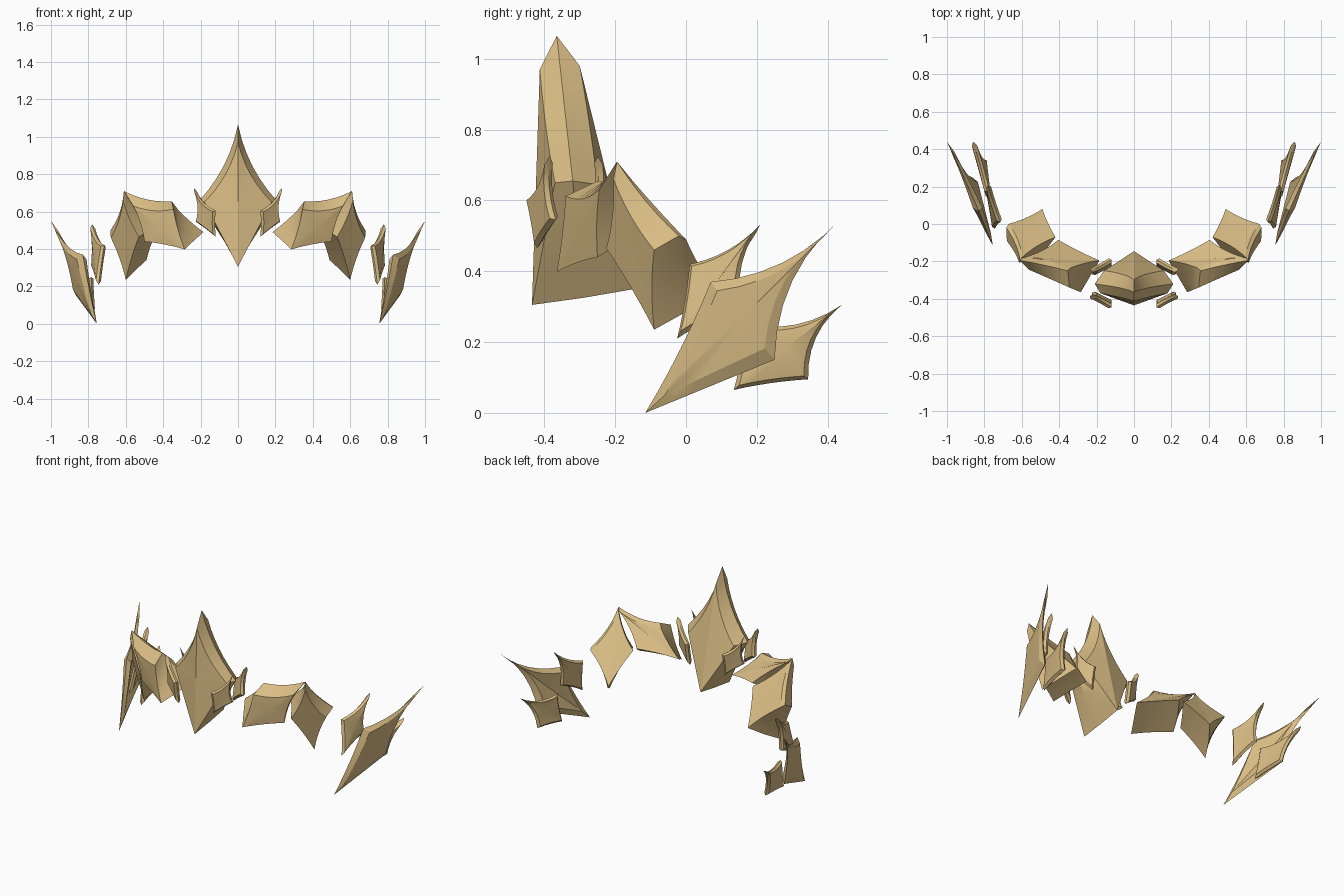
import bpy, bmesh, math
from mathutils import Vector

if "Cube" in bpy.data.objects:
    bpy.data.objects.remove(bpy.data.objects["Cube"])

gold = bpy.data.materials.new("pale_gold")
gold.diffuse_color = (0.70, 0.51, 0.235, 1)
gold.use_nodes = True
gold.node_tree.nodes["Principled BSDF"].inputs["Base Color"].default_value = gold.diffuse_color
SEG = 6


def ring_points(corners, sag):
    """Closed four-sided outline whose edges bow in towards the centre."""
    c = [Vector(p) for p in corners]
    mid = sum(c, Vector()) / 4
    pts = []
    for i in range(4):
        a, b = c[i], c[(i + 1) % 4]
        edge = b - a
        inward = mid - (a + b) / 2
        inward -= inward.project(edge)
        inward.normalize()
        for k in range(SEG):
            t = k / SEG
            pts.append(a + edge * t + inward * (4 * t * (1 - t) * sag[i] * edge.length))
    return pts


def facet(name, front, middle, back, sag, mirror=True):
    """Bevelled gem-like plate: front face, widest outline, back face."""
    bm = bmesh.new()
    rings = [[bm.verts.new(p) for p in ring_points(r, sag)] for r in (front, middle, back)]
    n = 4 * SEG
    for r, s in zip(rings, rings[1:]):
        for i in range(n):
            j = (i + 1) % n
            bm.faces.new((r[i], r[j], s[j], s[i]))
    # caps fold along the diagonal from corner 0 to corner 2
    for r, corners in ((rings[0], front), (rings[2], back)):
        centre = bm.verts.new((Vector(corners[0]) + Vector(corners[2])) / 2)
        for i in range(n):
            bm.faces.new((r[i], r[(i + 1) % n], centre))
    bmesh.ops.recalc_face_normals(bm, faces=bm.faces)
    me = bpy.data.meshes.new(name)
    bm.to_mesh(me)
    bm.free()
    me.materials.append(gold)
    ob = bpy.data.objects.new(name, me)
    bpy.context.collection.objects.link(ob)
    if mirror:
        ob.modifiers.new("mirror", 'MIRROR').use_mirror_merge = False
    bpy.context.view_layer.objects.active = ob
    ob.select_set(True)
    bpy.ops.object.shade_smooth_by_angle(angle=math.radians(20))
    ob.select_set(False)


def shard(name, outline, thick, inset, sag):
    """Thin plate made from one outline, bevelled on both sides."""
    c = [Vector(p) for p in outline]
    mid = sum(c, Vector()) / 4
    nrm = (c[2] - c[0]).cross(c[3] - c[1]).normalized()
    side = lambda d: [p.lerp(mid, inset) + nrm * d for p in c]
    facet(name, side(thick), c, side(-thick), sag)


# tall centre crystal (top, right, bottom, left)
facet("centre_crystal",
      [(0, -.413, .97), (.18, -.37, .65), (0, -.435, .305), (-.18, -.37, .65)],
      [(0, -.365, 1.065), (.21, -.32, .655), (0, -.29, .325), (-.21, -.32, .655)],
      [(0, -.30, .98), (.16, -.25, .645), (0, -.145, .35), (-.16, -.25, .645)],
      (.07, 0, 0, .07), mirror=False)

# small shards in front of and behind the crystal
front_shard = [(.235, -.385, .725), (.12, -.445, .605), (.12, -.42, .465), (.225, -.368, .545)]
shard("front_shard", front_shard, .014, .15, (.1, .02, .02, .1))
shard("rear_shard", [(x, -.635 - y, z) for x, y, z in front_shard], .014, .15, (.1, .02, .02, .1))

# inner band blocks: wedge with outward face, top ridge and rear face
facet("inner_block",
      [(.56, -.245, .63), (.345, -.34, .612), (.285, -.365, .398), (.50, -.25, .44)],
      [(.61, -.195, .71), (.355, -.25, .655), (.235, -.28, .445), (.46, -.165, .49)],
      [(.595, -.18, .69), (.34, -.235, .63), (.185, -.195, .49), (.405, -.085, .54)],
      (.07, .03, .02, .05))

# outer band blocks
facet("outer_block",
      [(.615, -.205, .66), (.68, -.09, .46), (.60, -.09, .235), (.53, -.225, .465)],
      [(.61, -.195, .71), (.682, -.02, .50), (.55, 0, .285), (.48, -.15, .495)],
      [(.60, -.18, .69), (.67, .0, .49), (.49, .08, .34), (.42, -.07, .53)],
      (.06, .04, .02, .05))

# swept side wings (rear tip, upper, front tip, lower)
facet("side_wing",
      [(.985, .405, .515), (.862, .088, .345), (.785, -.06, .05), (.882, .222, .182)],
      [(1.0, .44, .55), (.83, .07, .37), (.755, -.115, 0), (.865, .25, .15)],
      [(.96, .385, .495), (.81, .085, .345), (.765, -.05, .06), (.835, .225, .18)],
      (.09, .02, 0, .11))

# shards beside each wing
shard("upper_wing_shard",
      [(.78, .21, .532), (.715, .01, .42), (.745, -.025, .21), (.775, .155, .30)],
      .014, .13, (.08, .02, .03, .11))
shard("lower_wing_shard",
      [(.86, .44, .305), (.785, .17, .25), (.775, .135, .065), (.80, .345, .095)],
      .014, .13, (.1, .02, .02, .12))
